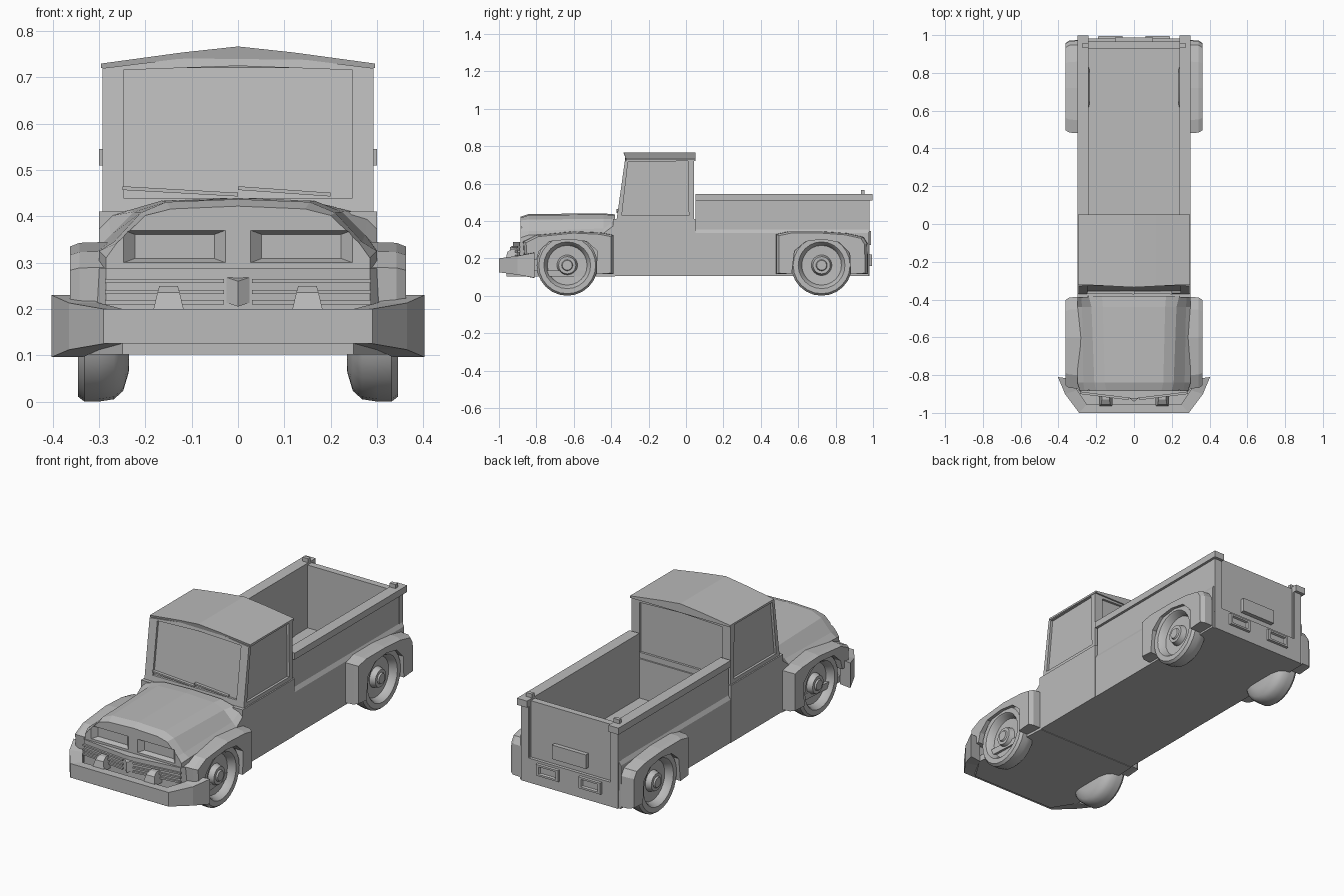
import bpy, bmesh, math

if "Cube" in bpy.data.objects:
    bpy.data.objects.remove(bpy.data.objects["Cube"])

grey = bpy.data.materials.new("plain_grey")
grey.diffuse_color = (0.5, 0.5, 0.5, 1)
grey.use_nodes = True
grey.node_tree.nodes["Principled BSDF"].inputs["Base Color"].default_value = grey.diffuse_color


def loft(name, rings, smooth=None):
    """Skin a list of equal-length point rings and cap both ends."""
    bm = bmesh.new()
    vs = [[bm.verts.new(p) for p in r] for r in rings]
    n = len(rings[0])
    for a, b in zip(vs, vs[1:]):
        for i in range(n):
            j = (i + 1) % n
            bm.faces.new((a[i], a[j], b[j], b[i]))
    bm.faces.new(vs[0][::-1])
    bm.faces.new(vs[-1])
    bmesh.ops.recalc_face_normals(bm, faces=bm.faces)
    me = bpy.data.meshes.new(name)
    bm.to_mesh(me)
    bm.free()
    me.materials.append(grey)
    if smooth:
        me.shade_smooth()
        me.set_sharp_from_angle(angle=math.radians(smooth))
    ob = bpy.data.objects.new(name, me)
    bpy.context.collection.objects.link(ob)
    return ob


def box(name, x0, x1, y0, y1, z0, z1):
    return loft(name, [[(x0, y0, z), (x1, y0, z), (x1, y1, z), (x0, y1, z)] for z in (z0, z1)])


def plan(name, pts, z0, z1):
    return loft(name, [[(x, y, z) for x, y in pts] for z in (z0, z1)])


def sym(half):
    """Mirror a half outline running from the centre line outward."""
    return half + [(-x, z) for x, z in reversed(half) if x > 0]


def rect(cx, cz, w, h, y):
    return [(cx - w, y, cz - h), (cx + w, y, cz - h), (cx + w, y, cz + h), (cx - w, y, cz + h)]


def cut(ob, cutters):
    for c in cutters:
        m = ob.modifiers.new("cut", 'BOOLEAN')
        m.operation, m.solver, m.object = 'DIFFERENCE', 'EXACT', c
        bpy.context.view_layer.objects.active = ob
        bpy.ops.object.modifier_apply(modifier=m.name)
        bpy.data.objects.remove(c, do_unlink=True)


# cab: lower body, greenhouse with recessed windows, arched roof
box("cab_lower", -.30, .30, -.39, .05, .105, .41)


def ys(z):
    return -.372 + (z - .40) * .14


shell = sym([(0, .745), (.13, .74), (.293, .72), (.293, .40)])
cab = loft("cab_greenhouse", [[(x, ys(z), z) for x, z in shell], [(x, .042, z) for x, z in shell]])
screen = sym([(0, .725), (.247, .716), (.247, .44)])
cutters = [loft("screen_cutter", [[(x, ys(z) + d, z) for x, z in screen] for d in (-.1, .012)]),
           loft("rear_cutter", [[(x, y, z) for x, z in sym([(0, .715), (.245, .705), (.245, .44)])]
                                for y in (.03, .1)])]
side = [(-.343, .43), (-.31, .715), (.01, .72), (.015, .43)]
for s in (1, -1):
    cutters.append(loft("side_cutter", [[(s * x, y, z) for y, z in side] for x in (.28, .4)]))
cut(cab, cutters)
roof = sym([(0, .767), (.12, .754), (.296, .73), (.296, .72), (.12, .73), (0, .735)][:4])
loft("roof", [[(x, -.335 + abs(x) * .05, z) for x, z in roof], [(x, .05, z) for x, z in roof]])

# wipers
for s in (1, -1):
    loft("wiper", [[(x, ys(z) - .006 + d, z + e) for d, e in ((0, 0), (.016, 0), (.016, .008), (0, .008))]
                   for x, z in ((-.25 if s > 0 else 0, .457), (0 if s > 0 else .2, .443))])

# hood and nose, lofted from back to front
sections = [
    (-.38, [(0, .435), (.17, .43), (.24, .412), (.28, .40), (.30, .38), (.30, .105)]),
    (-.44, [(0, .44), (.165, .434), (.225, .41), (.275, .36), (.30, .335), (.30, .105)]),
    (-.84, [(0, .437), (.155, .431), (.21, .408), (.268, .345), (.30, .325), (.30, .105)]),
    (-.885, [(0, .422), (.145, .416), (.20, .402), (.262, .342), (.285, .31), (.285, .13)]),
]
nose = loft("hood_and_nose", [[(x, y, z) for x, z in sym(h)] for y, h in sections])
cut(nose, [loft("lamp_cutter", [rect(s * .137, .335, .111, .036, -.90), rect(s * .137, .335, .110, .035, -.885),
                                rect(s * .137, .335, .086, .026, -.86)]) for s in (1, -1)])

# pointed grille with slats
plan("grille", [(-.33, -.83), (-.285, -.89), (0, -.925), (.285, -.89), (.33, -.83)], .13, .288)
loft("grille_ridge", [[(-.03, -.918, z0), (0, -.94, z0 - .01), (.03, -.918, z0), (0, -.90, z0)]
                      for z0 in (.215, .27)])
for s in (1, -1):
    for z in (.21, .232, .256):
        plan("grille_slat", [(s * .03, -.90), (s * .03, -.932), (s * .287, -.90), (s * .287, -.87)], z, z + .009)
    # bumper guard
    loft("bumper_guard", [[(s * (.15 - w), y0, z), (s * (.15 + w), y0, z), (s * (.15 + w), -.90, z),
                           (s * (.15 - w), -.90, z)] for w, y0, z in ((.035, -.965, .19), (.024, -.955, .235),
                                                                      (.02, -.93, .25))])

# wrap-round front bumper: outer x/y, inner x/y, bottom and top heights
half = [(.29, -1.0, .25, -.955, .125, .20), (.365, -.90, .30, -.88, .112, .213), (.403, -.81, .335, -.82, .096, .23)]
path = [(-a, b, -c, d, e, f) for a, b, c, d, e, f in reversed(half)] + half
loft("front_bumper", [[(a, b, e), (a, b, f), (c, d, f), (c, d, e)] for a, b, c, d, e, f in path])
plan("under_tray", [(-.30, -.38), (-.33, -.83), (-.25, -.96), (.25, -.96), (.33, -.83), (.30, -.38)], .102, .135)

# load bed
bed = [(0, .105), (.298, .105), (.298, .335), (.286, .355), (.286, .51), (.24, .51), (.24, .20), (0, .20)]
bed = bed + [(-x, z) for x, z in reversed(bed) if x > 0]
loft("bed", [[(x, y, z) for x, z in bed] for y in (.05, .975)])
box("tailgate", -.245, .245, .93, .965, .19, .535)
box("rear_panel", -.285, .285, .93, .982, .105, .235)
box("number_plate", -.10, .10, .96, .988, .27, .345)
for s in (1, -1):
    box("bed_rail", s * .24, s * .30, .05, .998, .51, .545)
    box("rear_post", s * .243, s * .287, .95, .982, .2, .52)
    box("tailgate_latch", s * .24, s * .275, .935, .955, .54, .566)
    loft("rear_lamp", [rect(s * .125, .19, .068, .034, .97), rect(s * .125, .19, .064, .03, .994),
                       rect(s * .125, .19, .05, .02, .994), rect(s * .125, .19, .045, .016, .984)])

# fenders with wheel arches: outer outline, arch outline, shrink centre
front = ([(-.865, .19), (-.872, .29), (-.80, .325), (-.60, .345), (-.45, .338), (-.385, .325), (-.385, .115)],
         [(-.48, .115), (-.475, .24), (-.53, .29), (-.62, .302), (-.73, .29), (-.785, .24), (-.80, .19)], -.63)
rear = ([(.48, .115), (.48, .33), (.55, .345), (.72, .345), (.86, .335), (.95, .315), (.972, .28), (.975, .115)],
        [(.88, .115), (.875, .23), (.82, .285), (.73, .302), (.64, .29), (.58, .24), (.565, .115)], .725)
for label, (outer, arch, c) in (("front_fender", front), ("rear_fender", rear)):
    for s in (1, -1):
        loft(label, [[(s * x, c + (y - c) * k, .2 + (z - .2) * k) for y, z in outer] + [(s * x, y, z) for y, z in arch]
                     for x, k in ((.275, 1), (.342, .985), (.363, .93))])

# wheels: lathed tyre, dished rim and hub
tyre = [(.235, .03), (.236, .10), (.248, .14), (.268, .158), (.30, .163), (.332, .163), (.346, .152), (.346, .125),
        (.338, .118), (.308, .106), (.306, .055), (.335, .046), (.335, .03), (.343, .026), (.343, .004)]
for label, cy in (("front_wheel", -.635), ("rear_wheel", .725)):
    for s in (1, -1):
        loft(label, [[(s * x, cy + r * math.cos(i * math.tau / 24), .163 + r * math.sin(i * math.tau / 24))
                      for i in range(24)] for x, r in tyre], smooth=35)
